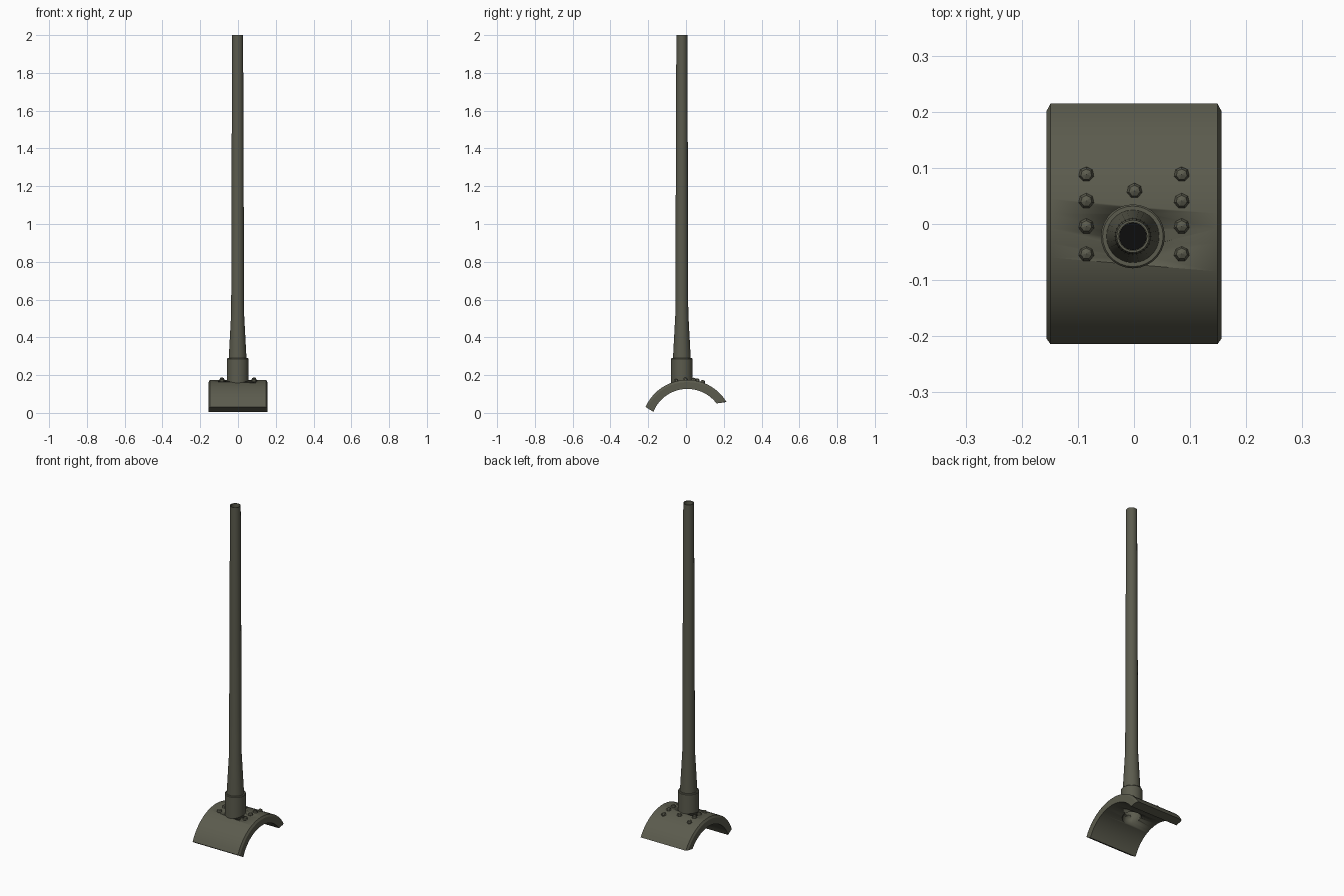
import bpy, bmesh, math

cube = bpy.data.objects.get("Cube")
if cube:
    bpy.data.objects.remove(cube, do_unlink=True)


def material(name, rgb):
    m = bpy.data.materials.new(name)
    m.use_nodes = True
    m.diffuse_color = (*rgb, 1)
    bsdf = m.node_tree.nodes["Principled BSDF"]
    bsdf.inputs["Base Color"].default_value = (*rgb, 1)
    bsdf.inputs["Roughness"].default_value = 0.8
    return m


olive = material("olive drab", (0.105, 0.105, 0.075))
black = material("bore black", (0.004, 0.004, 0.004))


def finish(name, bm, mat, angle=30):
    bmesh.ops.recalc_face_normals(bm, faces=bm.faces)
    me = bpy.data.meshes.new(name)
    bm.to_mesh(me)
    bm.free()
    ob = bpy.data.objects.new(name, me)
    bpy.context.collection.objects.link(ob)
    me.materials.append(mat)
    if angle:
        bpy.ops.object.select_all(action="DESELECT")
        bpy.context.view_layer.objects.active = ob
        ob.select_set(True)
        bpy.ops.object.shade_smooth_by_angle(angle=math.radians(angle))
    return ob


AXIS_X, AXIS_Y = -0.002, -0.022


def lathe(name, profile, mat, sides=28, closed=False):
    """Spin (radius, z) points about the gun axis."""
    bm = bmesh.new()
    rings = []
    for r, z in profile:
        rings.append([bm.verts.new((AXIS_X + r * math.cos(a), AXIS_Y + r * math.sin(a), z))
                      for a in (2 * math.pi * i / sides for i in range(sides))])
    pairs = list(zip(rings, rings[1:]))
    if closed:
        pairs.append((rings[-1], rings[0]))
    for lo, hi in pairs:
        for i in range(sides):
            j = (i + 1) % sides
            bm.faces.new((lo[i], lo[j], hi[j], hi[i]))
    if not closed:
        bm.faces.new(rings[0])
        bm.faces.new(rings[-1])
    return finish(name, bm, mat)


# Curved mantlet: a bevelled bar section swept along an arc
ARC_Y, ARC_Z, R_IN, R_OUT = 0.007, -0.067, 0.194, 0.242
section = [(-0.156, R_IN), (-0.156, 0.23), (-0.149, R_OUT),
           (0.149, R_OUT), (0.156, 0.23), (0.156, R_IN)]
STEPS = 20
bm = bmesh.new()
rows = []
for s in range(STEPS + 1):
    t = s / STEPS
    row = []
    for x, r in section:
        k = (r - R_IN) / (R_OUT - R_IN)
        start, end = 37 - 6 * k, 158 - 2 * k
        a = math.radians(start + (end - start) * t)
        row.append(bm.verts.new((x, ARC_Y + r * math.cos(a), ARC_Z + r * math.sin(a))))
    rows.append(row)
n = len(section)
for p, q in zip(rows, rows[1:]):
    for i in range(n):
        j = (i + 1) % n
        bm.faces.new((p[i], p[j], q[j], q[i]))
bm.faces.new(rows[0])
bm.faces.new(rows[-1])
mantlet = finish("mantlet", bm, olive)

# Opening through the mantlet behind the collar
cutter = lathe("mantlet_hole_cutter", [(0.05, 0.05), (0.05, 0.25)], olive)
cutter.hide_render = True
cutter.hide_viewport = True
cut = mantlet.modifiers.new("barrel_opening", "BOOLEAN")
cut.operation = "DIFFERENCE"
cut.solver = "EXACT"
cut.object = cutter

# Collar tube
lathe("barrel_collar", [(0.05, 0.14), (0.057, 0.14), (0.057, 0.286), (0.054, 0.29),
                        (0.044, 0.29), (0.05, 0.27)], olive, closed=True)

# Tapered barrel with a recessed muzzle
lathe("barrel", [(0.047, 0.27), (0.047, 0.29), (0.034, 0.53), (0.032, 1.25),
                 (0.029, 2.0), (0.025, 2.0), (0.025, 1.88)], olive)
lathe("bore_plug", [(0.0245, 1.882), (0.0245, 1.886)], black)

# Domed bolts around the collar
bolts = [(side * 0.085, y) for side in (-1, 1) for y in (0.088, 0.041, -0.004, -0.053)]
bolts.append((0.001, 0.059))
bm = bmesh.new()
for x, y in bolts:
    z = ARC_Z + math.sqrt(R_OUT ** 2 - (y - ARC_Y) ** 2)
    made = bmesh.ops.create_uvsphere(bm, u_segments=7, v_segments=4, radius=0.014)
    bmesh.ops.translate(bm, verts=made["verts"], vec=(x, y, z))
finish("mantlet_bolts", bm, olive, angle=0)
